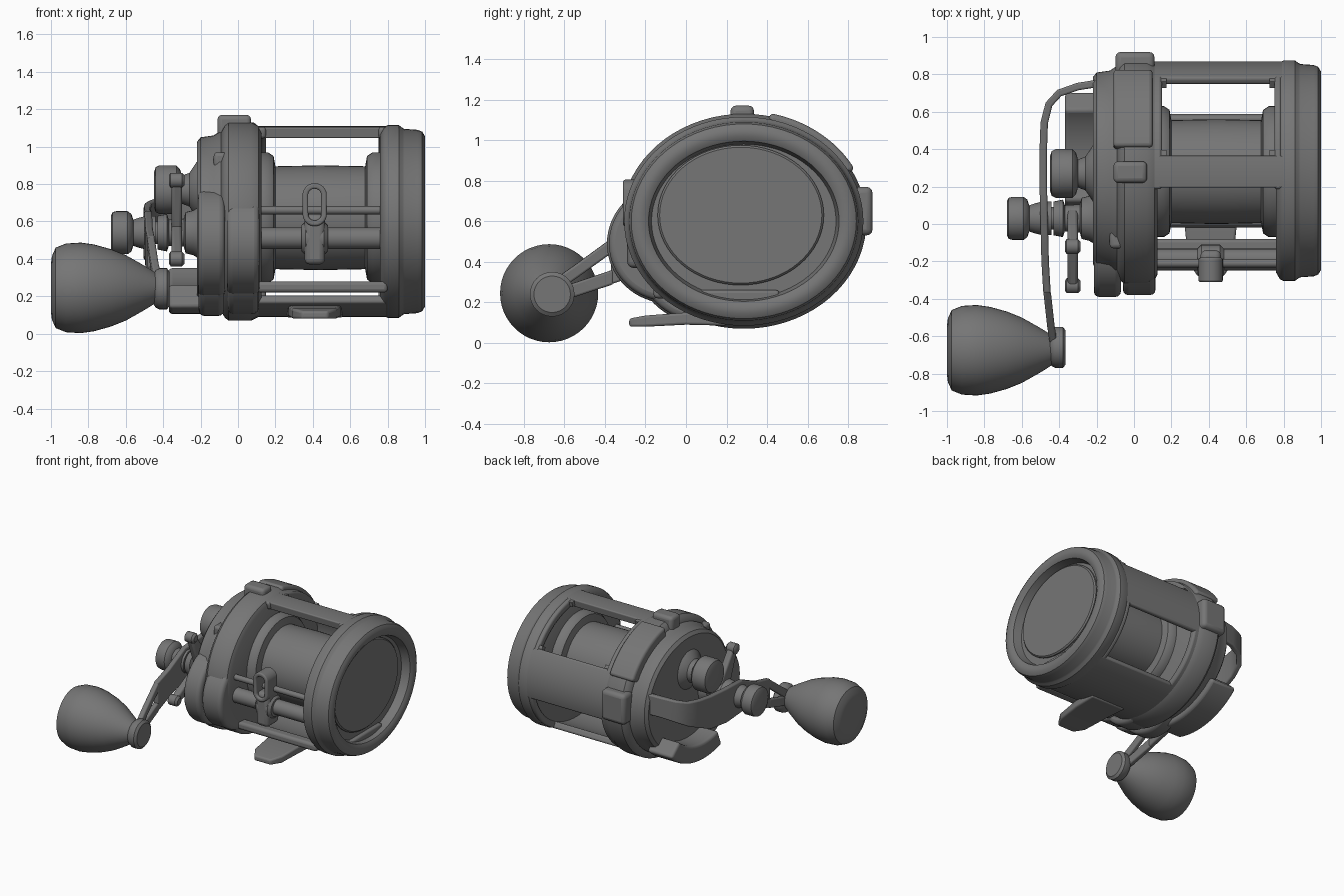
import bpy, bmesh, math
from mathutils import Vector

if "Cube" in bpy.data.objects:
    bpy.data.objects.remove(bpy.data.objects["Cube"], do_unlink=True)

grey = bpy.data.materials.new("dark_grey")
grey.use_nodes = True
grey.diffuse_color = (0.18, 0.18, 0.18, 1)
grey.node_tree.nodes["Principled BSDF"].inputs["Base Color"].default_value = (0.18, 0.18, 0.18, 1)

CY, CZ, RY, RZ = 0.285, 0.6, 0.585, 0.51    # common oval of the body


def finish(name, bm, bevel=0.0):
    bmesh.ops.recalc_face_normals(bm, faces=bm.faces[:])
    mesh = bpy.data.meshes.new(name)
    bm.to_mesh(mesh)
    bm.free()
    mesh.materials.append(grey)
    ob = bpy.data.objects.new(name, mesh)
    bpy.context.collection.objects.link(ob)
    if bevel:
        mod = ob.modifiers.new("soft_edges", "BEVEL")
        mod.width, mod.segments = bevel, 3
        mod.limit_method = "ANGLE"
        mod.angle_limit = math.radians(40)
    bpy.ops.object.select_all(action="DESELECT")
    ob.select_set(True)
    bpy.context.view_layer.objects.active = ob
    bpy.ops.object.shade_smooth_by_angle(angle=math.radians(35))
    return ob


def skin(name, rings, bevel=0.0):
    """Bridge closed rings of points and cap both ends."""
    bm = bmesh.new()
    loops = [[bm.verts.new(p) for p in ring] for ring in rings]
    n = len(loops[0])
    for a, b in zip(loops, loops[1:]):
        for i in range(n):
            j = (i + 1) % n
            bm.faces.new((a[i], a[j], b[j], b[i]))
    bm.faces.new(loops[0])
    bm.faces.new(loops[-1])
    return finish(name, bm, bevel)


def oval(cy, cz, ry, rz, a0=0, a1=360, n=64):
    full = a1 - a0 == 360
    steps = [math.radians(a0 + (a1 - a0) * i / (n if full else n - 1)) for i in range(n)]
    return [(cy + ry * math.cos(t), cz + rz * math.sin(t)) for t in steps]


def turned(name, cy, cz, profile, n=48):
    """Round part along x, profile of (x, radius)."""
    return skin(name, [[(x, y, z) for y, z in oval(cy, cz, r, r, n=n)] for x, r in profile])


def body_loft(name, sections):
    """Oval part along x, sections of (x, inset)."""
    return skin(name, [[(x, y, z) for y, z in oval(CY, CZ, RY - s, RZ - s, n=72)] for x, s in sections])


def prism(name, outline, x0, x1, bevel=0.015):
    return skin(name, [[(x, y, z) for y, z in outline] for x in (x0, x1)], bevel)


def arc_bar(name, a0, a1, x0, x1, depth, grow=0.0, bevel=0.015):
    outer = oval(CY, CZ, RY + grow, RZ + grow, a0, a1, 20)
    inner = oval(CY, CZ, RY - depth, RZ - depth, a0, a1, 20)
    return prism(name, outer + inner[::-1], x0, x1, bevel)


def strip(name, path, thick=0.04, bevel=0.01):
    """Flat bar with a path of (x, y, z, half height)."""
    rings = []
    for i, (x, y, z, w) in enumerate(path):
        a, b = path[max(i - 1, 0)], path[min(i + 1, len(path) - 1)]
        d = Vector((b[0] - a[0], b[1] - a[1], 0)).normalized() * thick / 2
        nx, ny = -d.y, d.x
        rings.append([(x + nx, y + ny, z - w), (x + nx, y + ny, z + w),
                      (x - nx, y - ny, z + w), (x - nx, y - ny, z - w)])
    return skin(name, rings, bevel)


def box(name, lo, hi, bevel=0.02):
    return prism(name, [(lo[1], lo[2]), (hi[1], lo[2]), (hi[1], hi[2]), (lo[1], hi[2])], lo[0], hi[0], bevel)


# Far side plate: rounded rim with a recessed, slightly raised disc
body_loft("left_side_plate", [(0.76, 0.04), (0.78, 0.005), (0.80, -0.005), (0.86, -0.005), (0.88, 0.01),
                              (0.89, 0.015), (0.96, 0.02), (0.985, 0.03), (1.0, 0.055), (1.0, 0.09),
                              (0.985, 0.115), (0.92, 0.13)])
skin("left_plate_disc", [[(x, y, z) for y, z in oval(0.27, 0.63, 0.41 - s, 0.345 - s)]
                         for x, s in ((0.9, 0), (0.93, 0), (0.94, 0.01))])
box("disc_tab", (0.91, 0.06, 0.2), (0.95, 0.46, 0.26), 0.015)

# Frame ring and handle side plate
body_loft("right_frame_ring", [(-0.09, 0.03), (-0.07, -0.005), (-0.05, -0.02), (0.07, -0.02),
                               (0.11, 0.0), (0.125, 0.03)])
body_loft("right_side_plate", [(-0.22, 0.12), (-0.22, 0.085), (-0.2, 0.06), (-0.13, 0.05), (-0.1, 0.03), (-0.08, 0.03)])
for nm, x0, x1, grow in (("gear_housing", -0.215, -0.07, 0.0), ("frame_lobe", -0.06, 0.115, -0.01)):
    prism(nm, oval(-0.085, 0.49, 0.305 + grow, 0.295 + grow), x0, x1, 0.03)
    prism(nm + "_base", oval(0.08, 0.43, 0.335 + grow, 0.335 + grow), x0 + 0.005, x1 - 0.005, 0.03)
arc_bar("lower_housing_lip", -112, -42, -0.37, -0.15, 0.15, -0.015, 0.02)

# Frame bars joining the plates
for nm, a0, a1, depth in (("top_bar", 82, 99, 0.06), ("rear_panel", -12, 32, 0.045),
                          ("bottom_panel", -122, -58, 0.05)):
    arc_bar(nm, a0, a1, 0.05, 0.82, depth)
for x0, x1 in ((0.09, 0.15), (0.75, 0.79)):
    arc_bar("opening_edge", 25, 100, x0, x1, 0.06)
    arc_bar("lower_opening_edge", -65, -5, x0, x1, 0.05)
box("front_lower_bar", (0.1, -0.16, 0.22), (0.8, -0.08, 0.28))

# Rounded corners of the top opening
for x, sx in ((0.145, 1), (0.755, -1)):
    for edge, turn in ((32, 1), (82, -1)):
        arc_bar("corner_fillet", min(edge, edge + 3 * turn), max(edge, edge + 3 * turn),
                min(x, x + 0.03 * sx), max(x, x + 0.03 * sx), 0.045, -0.004, 0.008)

# Lugs on the frame ring
box("top_lug", (-0.11, 0.22, 1.02), (0.07, 0.335, 1.17), 0.025)
arc_bar("rear_top_cover", 28, 78, -0.11, 0.1, 0.06, 0.035, 0.02)
box("rear_button", (-0.1, 0.8, 0.53), (0.11, 0.92, 0.77), 0.03)
box("side_lug", (-0.13, -0.13, 0.88), (-0.05, -0.03, 0.97), 0.02)

# Spool with dished flanges
turned("spool", 0.28, 0.62, [(0.1, 0.3), (0.12, 0.35), (0.16, 0.35), (0.19, 0.33), (0.2, 0.275),
                             (0.44, 0.28), (0.68, 0.275), (0.69, 0.33), (0.72, 0.35), (0.77, 0.35), (0.79, 0.3)])

# Line guide on its rods
for nm, y, z, r in (("guide_shaft", -0.19, 0.51, 0.058), ("guide_rod", -0.21, 0.66, 0.022)):
    turned(nm, y, z, [(0.05, r), (0.82, r)], 24)
turned("guide_sleeve", -0.2, 0.51, [(0.34, 0.07), (0.36, 0.09), (0.46, 0.09), (0.48, 0.07)], 24)
box("guide_body", (0.355, -0.29, 0.37), (0.465, -0.14, 0.64), 0.03)
bm = bmesh.new()
eye = []
for i in range(32):
    t = 2 * math.pi * i / 32
    c, s = math.cos(t), math.sin(t)
    mid = 0.69 + (0.05 if s > 0 else -0.05)
    eye.append([bm.verts.new((0.41 + r * c, y, mid + r * s))
                for r, y in ((0.035, -0.31), (0.065, -0.31), (0.065, -0.18), (0.035, -0.18))])
for i in range(32):
    a, b = eye[i], eye[(i + 1) % 32]
    for k in range(4):
        m = (k + 1) % 4
        bm.faces.new((a[k], a[m], b[m], b[k]))
finish("guide_eye", bm, 0.01)

# Mounting foot
skin("foot", [[(0.41 - w, y, z0), (0.41 + w, y, z0), (0.41 + w, y, z1), (0.41 - w, y, z1)]
              for y, w, z0, z1 in ((-0.28, 0.07, 0.08, 0.12), (-0.2, 0.12, 0.08, 0.135),
                                   (0.0, 0.14, 0.09, 0.15), (0.2, 0.15, 0.085, 0.14))], 0.012)

# Tension knob on the side plate
turned("tension_knob", 0.27, 0.77, [(-0.45, 0.09), (-0.44, 0.12), (-0.42, 0.13), (-0.33, 0.13), (-0.31, 0.11),
                                    (-0.3, 0.075), (-0.26, 0.09), (-0.22, 0.15), (-0.18, 0.17)])

# Drive shaft, star wheel and cap
HY, HZ = 0.03, 0.54
turned("drive_shaft", HY, HZ, [(-0.53, 0.06), (-0.43, 0.06), (-0.43, 0.09), (-0.38, 0.1), (-0.37, 0.07),
                               (-0.29, 0.075), (-0.28, 0.11), (-0.24, 0.12), (-0.19, 0.15)], 32)
turned("handle_cap", HY, HZ, [(-0.68, 0.09), (-0.67, 0.11), (-0.65, 0.115), (-0.59, 0.115), (-0.57, 0.1),
                              (-0.56, 0.07), (-0.53, 0.08), (-0.49, 0.09), (-0.44, 0.09)], 32)
for ty, tz in ((-0.12, 0.82), (-0.33, 0.4)):
    d = Vector((ty - HY, tz - HZ)).normalized()
    side = Vector((-d.y, d.x))
    hub, tip = Vector((HY, HZ)), Vector((ty, tz))
    pts = [hub + side * 0.07, tip + side * 0.03, tip - side * 0.03, hub - side * 0.07]
    prism("star_arm", [tuple(p) for p in pts], -0.355, -0.3)
    turned("star_tip", ty, tz, [(-0.37, 0.025), (-0.36, 0.04), (-0.3, 0.04), (-0.285, 0.025)], 20)

# Handle arm: forked in front, wide and level in the middle, curling in at the rear
strip("handle_arm", [(-0.465, -0.37, 0.405, 0.115), (-0.475, -0.2, 0.455, 0.11), (-0.48, 0.0, 0.53, 0.125),
                     (-0.485, 0.2, 0.53, 0.135), (-0.485, 0.4, 0.55, 0.13), (-0.48, 0.54, 0.59, 0.11),
                     (-0.455, 0.64, 0.62, 0.095), (-0.4, 0.7, 0.65, 0.085), (-0.3, 0.735, 0.67, 0.08),
                     (-0.14, 0.76, 0.68, 0.08)])
for nm, dz in (("upper_fork", 1), ("lower_fork", -1)):
    strip(nm, [(-0.43, -0.64, 0.26 + dz * 0.025, 0.035), (-0.445, -0.54, 0.31 + dz * 0.045, 0.035),
               (-0.465, -0.36, 0.405 + dz * 0.08, 0.036)])

# Grip with its collar
turned("grip_collar", -0.66, 0.24, [(-0.46, 0.07), (-0.44, 0.1), (-0.42, 0.11), (-0.38, 0.11), (-0.365, 0.09)], 32)
turned("grip", -0.675, 0.245, [(-1.0, 0.13), (-0.995, 0.17), (-0.975, 0.215), (-0.92, 0.237), (-0.84, 0.242),
                               (-0.77, 0.232), (-0.68, 0.207), (-0.6, 0.175), (-0.52, 0.13), (-0.47, 0.1), (-0.44, 0.08)])
